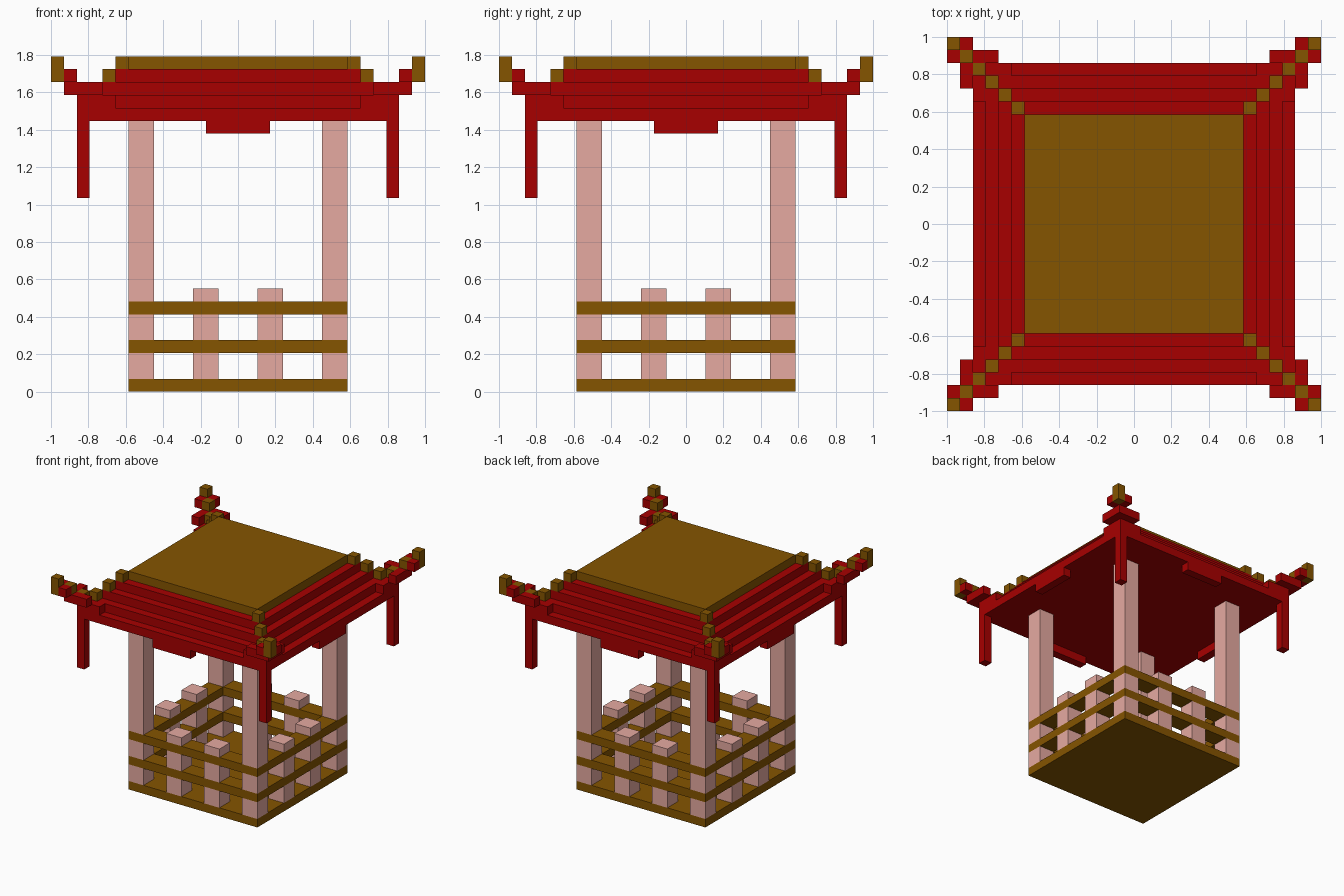
import bpy, bmesh
from mathutils import Matrix, Vector

if "Cube" in bpy.data.objects:
    bpy.data.objects.remove(bpy.data.objects["Cube"])

V = 2 / 29  # one block of the blocky style


def material(name, rgb):
    m = bpy.data.materials.new(name)
    m.diffuse_color = (*rgb, 1)
    m.use_nodes = True
    m.node_tree.nodes["Principled BSDF"].inputs["Base Color"].default_value = m.diffuse_color
    return m


RED = material("roof red", (0.386, 0.0, 0.0))
BROWN = material("wood brown", (0.235, 0.089, 0.0))
PINK = material("post pink", (0.79, 0.40, 0.355))


def part(name, mat, boxes):
    """One object from boxes (x0, x1, y0, y1, z0, z1) in block units."""
    bm = bmesh.new()
    for x0, x1, y0, y1, z0, z1 in boxes:
        x0, x1 = sorted((x0, x1))
        y0, y1 = sorted((y0, y1))
        mid = Vector((x0 + x1, y0 + y1, z0 + z1)) * V / 2
        size = Vector((x1 - x0, y1 - y0, z1 - z0)) * V
        bmesh.ops.create_cube(bm, size=1, matrix=Matrix.Translation(mid) @ Matrix.Diagonal((*size, 1)))
    me = bpy.data.meshes.new(name)
    bm.to_mesh(me)
    bm.free()
    me.materials.append(mat)
    ob = bpy.data.objects.new(name, me)
    bpy.context.collection.objects.link(ob)


def slab(r, z0, z1):
    return (-r, r, -r, r, z0, z1)


def four_corners(boxes):
    return [(sx * a, sx * b, sy * c, sy * d, z0, z1)
            for sx in (-1, 1) for sy in (-1, 1) for a, b, c, d, z0, z1 in boxes]


def both_ways(boxes):
    """Add the copy mirrored across the x = y diagonal."""
    return boxes + [(c, d, a, b, z0, z1) for a, b, c, d, z0, z1 in boxes]


def diagonal(i, z0, z1):
    return (i - .5, i + .5, i - .5, i + .5, z0, z1)


# Floor and the two railings
part("floor", BROWN, [slab(8.5, 0, 1)])
for name, z in (("lower_rail", 3), ("upper_rail", 6)):
    part(name, BROWN, [(-8.5, 8.5, s * 6.5, s * 8.5, z, z + 1) for s in (-1, 1)]
         + [(s * 6.5, s * 8.5, -6.5, 6.5, z, z + 1) for s in (-1, 1)])

# Posts, split where the rails pass through
part("corner_posts", PINK, four_corners(
    [(6.5, 8.5, 6.5, 8.5, a, b) for a, b in ((1, 3), (4, 6), (7, 21))]))
part("railing_posts", PINK, four_corners(both_ways(
    [(1.5, 3.5, 6.5, 8.5, a, b) for a, b in ((1, 3), (4, 6), (7, 8))])))

# Stepped roof
part("roof_steps", RED, [slab(12.5 - i, 21 + i, 22 + i) for i in range(4)])
part("roof_top", BROWN, [slab(8.5, 25, 26)])

# Upturned eaves at the corners
part("eave_corners", RED, four_corners(
    [diagonal(12, 22, 23), diagonal(13, 23, 24)] + both_ways([
        (9.5, 11.5, 11.5, 12.5, 22, 23),
        (10.5, 12.5, 12.5, 13.5, 23, 24),
        (12.5, 13.5, 13.5, 14.5, 24, 25)])))

# Brown ridge blocks running down each hip and up to the tip
part("hip_ridges", BROWN, four_corners([
    diagonal(9, 25, 26), diagonal(10, 24, 25), diagonal(11, 23, 24),
    diagonal(12, 23, 24), diagonal(13, 24, 25), diagonal(14, 24, 26)]))

# Hanging corner pendants and the small plates under each eave
part("corner_pendants", RED, four_corners([diagonal(12, 15, 21)]))
part("eave_plates", RED, both_ways([(-2.5, 2.5, s * 11.5, s * 12.5, 20, 21) for s in (-1, 1)]))
